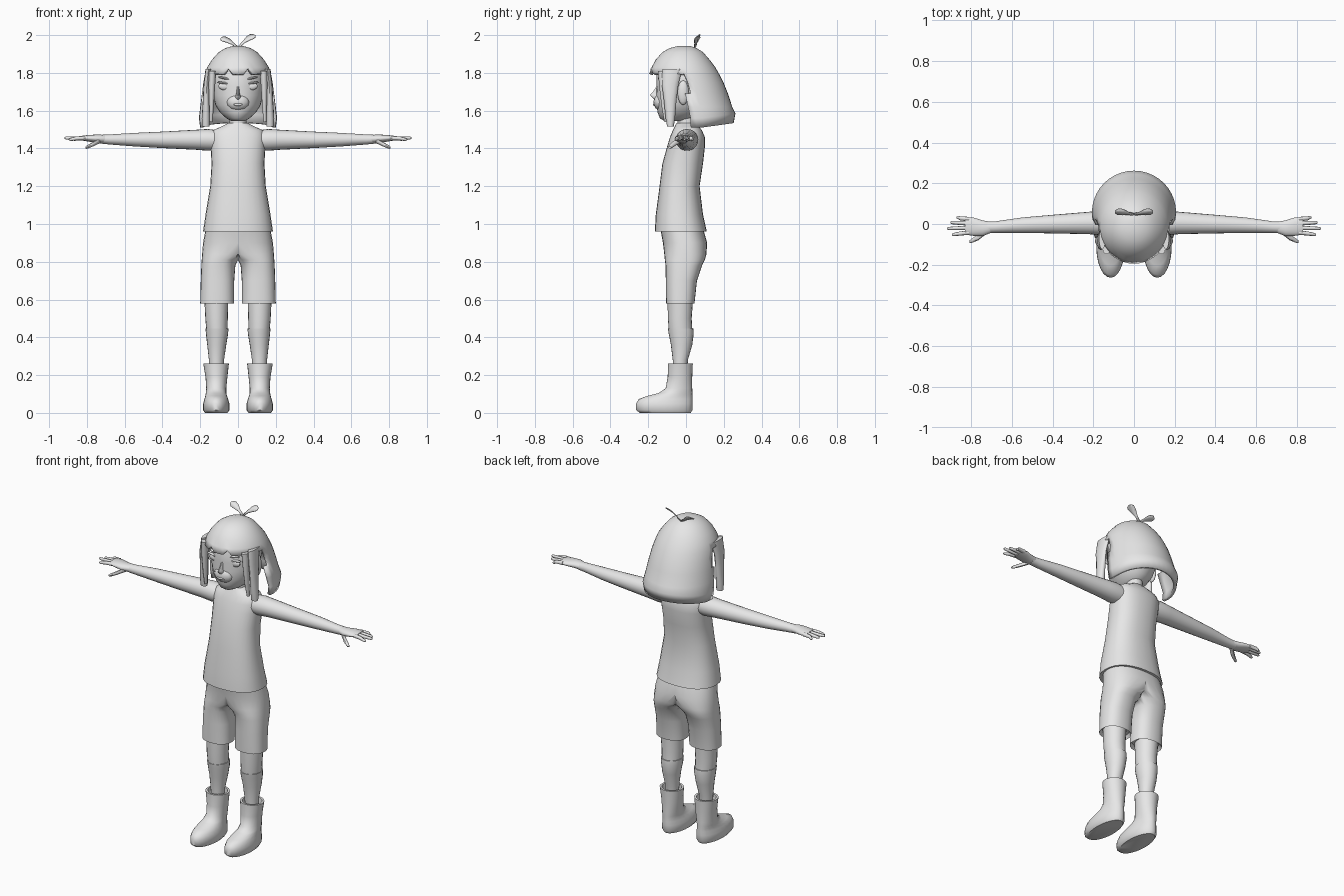
import bpy, bmesh, math
from mathutils import Vector

grey = bpy.data.materials.new("plain grey")
grey.diffuse_color = (0.8, 0.8, 0.8, 1)


def finish(name, bm, mirror=False):
    bmesh.ops.recalc_face_normals(bm, faces=bm.faces)
    me = bpy.data.meshes.new(name)
    bm.to_mesh(me)
    bm.free()
    me.materials.append(grey)
    ob = bpy.data.objects.new(name, me)
    bpy.context.collection.objects.link(ob)
    if mirror:
        m = ob.modifiers.new("mirror", 'MIRROR')
        m.use_clip = True
    return ob


def loft_mesh(rings, axis='z', n=20, e=1.0, caps=(True, True), clamp=False):
    """Rings are (station, low u, high u, low v, high v); u, v = x, y or y, z."""
    bm = bmesh.new()
    loops = []
    for s, u0, u1, v0, v1 in rings:
        loop = []
        for i in range(n):
            t = 2 * math.pi * i / n
            c, d = math.cos(t), math.sin(t)
            u = (u0 + u1) / 2 + (u1 - u0) / 2 * math.copysign(abs(c) ** e, c)
            v = (v0 + v1) / 2 + (v1 - v0) / 2 * math.copysign(abs(d) ** e, d)
            p = (u, v, s) if axis == 'z' else (s, u, v)
            if clamp:
                p = (max(p[0], 0), p[1], p[2])
            loop.append(bm.verts.new(p))
        loops.append(loop)
    for a, b in zip(loops, loops[1:]):
        for i in range(n):
            j = (i + 1) % n
            bm.faces.new((a[i], a[j], b[j], b[i]))
    if caps[0]:
        bm.faces.new(loops[0])
    if caps[1]:
        bm.faces.new(loops[-1])
    if clamp:
        inner = [f for f in bm.faces if all(v.co.x < 1e-5 for v in f.verts)]
        bmesh.ops.delete(bm, geom=inner, context='FACES')
    return bm


def loft(name, rings, mirror=False, **kw):
    return finish(name, loft_mesh(rings, **kw), mirror)


def sym(z, r, y0, y1):
    return (z, -r, r, y0, y1)


# Shirt and neck
loft("shirt", [sym(0.96, .185, -.165, .11), sym(1.05, .172, -.16, .09), sym(1.2, .147, -.14, .072),
               sym(1.32, .14, -.125, .09), sym(1.41, .145, -.10, .10), sym(1.46, .148, -.085, .10),
               sym(1.495, .135, -.07, .085), sym(1.515, .09, -.06, .07), sym(1.535, .05, -.05, .05)],
     n=28, e=.85, caps=(True, False))
loft("neck", [sym(1.49, .052, -.05, .055), sym(1.54, .045, -.045, .05), sym(1.62, .045, -.045, .05)])

# Shorts: one clamped half, mirrored
loft("shorts", [(.60, .03, .185, -.09, .03), (.58, .02, .2, -.105, .045), (.70, .02, .197, -.107, .058),
                (.78, .014, .194, -.108, .085), (.81, -.01, .192, -.112, .1), (.84, -.08, .19, -.115, .108),
                (.90, -.185, .185, -.122, .112), (.97, -.172, .172, -.135, .092)],
     mirror=True, n=28, e=.85, clamp=True)

# Legs, socks, boots
loft("leg", [(.42, .056, .166, -.09, .035), (.50, .054, .173, -.096, .03), (.64, .05, .18, -.098, .04)], mirror=True)
loft("sock", [(.20, .078, .152, -.068, .006), (.28, .074, .154, -.07, .01), (.36, .062, .163, -.08, .033),
              (.42, .052, .17, -.092, .041), (.447, .051, .172, -.096, .039), (.447, .06, .165, -.088, .03)],
     mirror=True)
loft("boot", [(0, .055, .175, -.245, .025), (.015, .045, .185, -.264, .034), (.05, .046, .184, -.264, .035),
              (.073, .052, .178, -.25, .035), (.09, .058, .173, -.205, .034), (.105, .062, .17, -.145, .034),
              (.13, .062, .168, -.108, .033), (.19, .056, .172, -.097, .033), (.262, .048, .184, -.095, .036),
              (.262, .06, .172, -.083, .024), (.22, .065, .165, -.08, .02)], mirror=True, n=24)

# Arms and hands
loft("arm", [(.10, -.05, .06, 1.39, 1.495), (.16, -.055, .065, 1.388, 1.503), (.22, -.05, .06, 1.393, 1.499),
             (.40, -.046, .045, 1.402, 1.489), (.55, -.044, .032, 1.411, 1.482), (.68, -.043, .013, 1.421, 1.474),
             (.73, -.045, .012, 1.426, 1.472)], mirror=True, axis='x')
loft("palm", [(.70, -.042, .01, 1.426, 1.472), (.745, -.06, .018, 1.43, 1.473), (.79, -.058, .032, 1.436, 1.472),
              (.83, -.052, .034, 1.443, 1.466)], mirror=True, axis='x')
for name, x, y0, y1, z1 in (("index_finger", .895, -.042, -.052, 1.447), ("middle_finger", .918, -.019, -.022, 1.455),
                            ("ring_finger", .902, .003, .007, 1.452), ("little_finger", .872, .024, .032, 1.446)):
    loft(name, [(.81, y0 - .011, y0 + .011, 1.443, 1.466), (.855, (y0 + y1) / 2 - .01, (y0 + y1) / 2 + .01, 1.443, 1.464),
                (x - .008, y1 - .008, y1 + .008, z1 - .008, z1 + .008),
                (x, y1 - .004, y1 + .004, z1 - .004, z1 + .004)], mirror=True, axis='x', n=8)
loft("thumb", [(.73, -.052, -.02, 1.428, 1.456), (.765, -.08, -.05, 1.412, 1.436),
               (.80, -.094, -.074, 1.398, 1.416), (.808, -.092, -.08, 1.4, 1.41)], mirror=True, axis='x', n=8)

# Head
loft("head", [sym(1.545, .035, -.115, 0), sym(1.56, .062, -.138, .04), sym(1.59, .095, -.15, .08),
              sym(1.63, .12, -.157, .1), sym(1.68, .132, -.158, .12), sym(1.73, .138, -.155, .13),
              sym(1.80, .135, -.155, .12), sym(1.87, .10, -.12, .09)], n=28)


def blob(name, loc, size, mirror=False, tilt=0.0):
    bm = bmesh.new()
    bmesh.ops.create_uvsphere(bm, u_segments=14, v_segments=8, radius=1)
    for v in bm.verts:
        p = Vector([c * s for c, s in zip(v.co, size)])
        x, z = p.x * math.cos(tilt) - p.z * math.sin(tilt), p.x * math.sin(tilt) + p.z * math.cos(tilt)
        v.co = Vector((x, p.y, z)) + Vector(loc)
    return finish(name, bm, mirror)


blob("eye", (.07, -.129, 1.728), (.035, .012, .02), True, .1)
blob("upper_eyelid", (.072, -.132, 1.746), (.042, .012, .006), True, .12)
blob("eyebrow", (.072, -.138, 1.772), (.036, .01, .006), True, .2)
blob("ear", (.142, -.015, 1.695), (.018, .03, .065), True)
blob("muzzle", (0, -.135, 1.645), (.06, .037, .045))
blob("lips", (0, -.166, 1.632), (.026, .009, .007))
loft("nose", [sym(1.655, .012, -.165, -.13), sym(1.675, .016, -.186, -.13), sym(1.685, .01, -.192, -.13),
              sym(1.70, .008, -.176, -.13), sym(1.73, .007, -.156, -.13)], n=10)

# Hair: full cap above the fringe, open at the face below it
bm = loft_mesh([sym(1.943, .025, -.04, .02), sym(1.932, .065, -.085, .055), sym(1.91, .102, -.125, .09),
                sym(1.87, .138, -.16, .125), sym(1.83, .163, -.182, .155), sym(1.795, .175, -.195, .175),
                sym(1.75, .183, -.18, .198), sym(1.69, .191, -.17, .222), sym(1.62, .2, -.16, .245),
                sym(1.56, .207, -.15, .262), sym(1.51, .2, -.14, .252)], n=40, caps=(True, False))
face_side = [f for f in bm.faces if f.calc_center_median().z < 1.79 and f.calc_center_median().y < .012]
bmesh.ops.delete(bm, geom=face_side, context='FACES')
for v in bm.verts:
    if v.co.z < 1.57:
        v.co.z += .14 * max(0, v.co.y - .08)
    # Two notches in the fringe
    if abs(v.co.z - 1.795) < .001 and v.co.y < -.1 and .05 < abs(v.co.x) < .075:
        v.co.z += .03
hair = finish("hair", bm)
s = hair.modifiers.new("thickness", 'SOLIDIFY')
s.thickness = .018
s.offset = -1

# Locks beside the face
loft("side_lock", [(1.515, .15, .19, -.10, -.065), (1.56, .148, .192, -.108, -.058), (1.66, .15, .186, -.118, -.05),
                   (1.74, .148, .182, -.128, -.04), (1.82, .14, .172, -.125, -.02)], mirror=True, n=12)
loft("front_lock", [(1.54, .135, .15, -.115, -.092), (1.62, .128, .152, -.13, -.098),
                    (1.72, .122, .155, -.142, -.10), (1.81, .115, .155, -.15, -.09)], mirror=True, n=10)

# Sprout of two thin leaves on the crown
for name, side, rise in (("left_leaf", -1, .05), ("right_leaf", 1, .064)):
    bm = bmesh.new()
    rows = []
    for t, w in ((0, .006), (.3, .007), (.55, .015), (.8, .018), (.94, .012), (1, .003)):
        x, z, y = side * .092 * t, 1.935 + rise * math.sin(t * 1.5), .045 + .018 * t
        rows.append([bm.verts.new((x + side * k * w * -.5, y + k * w * .8, z + k * w * .6)) for k in (-1, 0, 1)])
    for a, b in zip(rows, rows[1:]):
        for i in (0, 1):
            bm.faces.new((a[i], a[i + 1], b[i + 1], b[i]))
    ob = finish(name, bm)
    ob.modifiers.new("thickness", 'SOLIDIFY').thickness = .005

# Smooth shading with sharp creases kept
for ob in bpy.data.objects:
    ob.select_set(True)
bpy.context.view_layer.objects.active = hair
bpy.ops.object.shade_smooth_by_angle(angle=math.radians(50))
